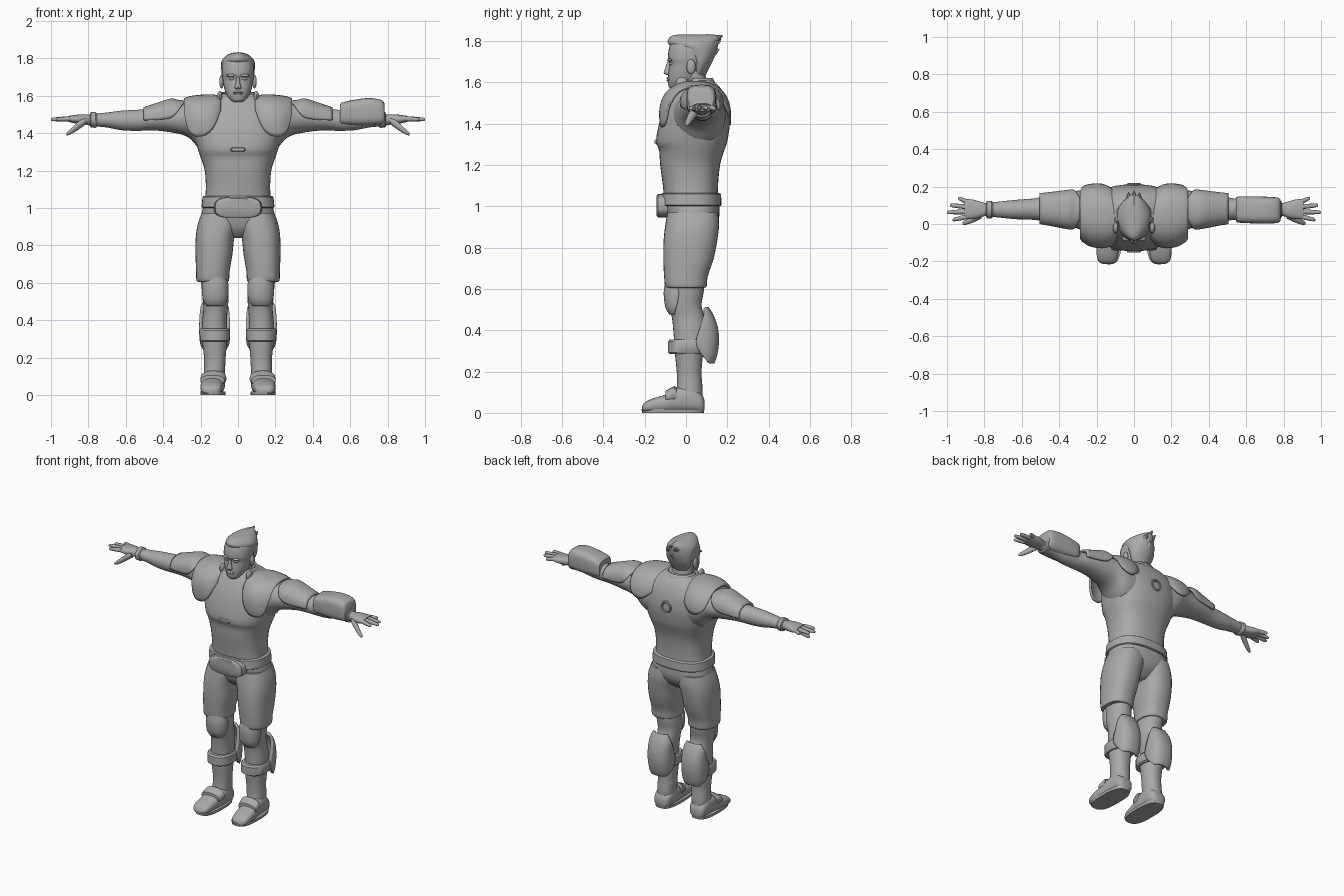
import bpy, bmesh, math
from mathutils import Vector, Matrix

grey = bpy.data.materials.new("plain grey")
grey.diffuse_color = (0.4, 0.4, 0.4, 1)


def finish(name, bm, angle=40, thick=0):
    bmesh.ops.recalc_face_normals(bm, faces=bm.faces[:])
    me = bpy.data.meshes.new(name)
    bm.to_mesh(me)
    bm.free()
    me.materials.append(grey)
    ob = bpy.data.objects.new(name, me)
    bpy.context.collection.objects.link(ob)
    if thick:
        mod = ob.modifiers.new("thickness", 'SOLIDIFY')
        mod.thickness, mod.offset = thick, -1
    bpy.ops.object.select_all(action='DESELECT')
    ob.select_set(True)
    bpy.context.view_layer.objects.active = ob
    bpy.ops.object.shade_smooth_by_angle(angle=math.radians(angle))
    return ob


def spline(keys, sub):
    out = []
    for i in range(len(keys) - 1):
        k = [keys[max(i - 1, 0)], keys[i], keys[i + 1], keys[min(i + 2, len(keys) - 1)]]
        for s in range(sub):
            t = s / sub
            out.append([0.5 * (2 * b + (c - a) * t + (2 * a - 5 * b + 4 * c - d) * t * t
                               + (3 * b - a - 3 * c + d) * t ** 3) for a, b, c, d in zip(*k)])
    return out + [list(keys[-1])]


# Skin rounded cross-sections along an axis. Key: (position, min a, max a, min b, max b[, arc start, arc end])
def loft(name, axis, keys, side=1, p=2.0, n=28, sub=3, thick=0, angle=40):
    bm = bmesh.new()
    rings = []
    closed = len(keys[0]) == 5
    for k in spline(keys, sub):
        t, a0, a1, b0, b1 = k[:5]
        s, e = (0, 360) if closed else k[5:]
        ring = []
        for i in range(n):
            th = math.radians(s + (e - s) * i / (n if closed else n - 1))
            c, d = math.cos(th), math.sin(th)
            a = (a0 + a1) / 2 + (a1 - a0) / 2 * math.copysign(abs(c) ** (2 / p), c)
            b = (b0 + b1) / 2 + (b1 - b0) / 2 * math.copysign(abs(d) ** (2 / p), d)
            x, y, z = {'x': (t, a, b), 'y': (a, t, b), 'z': (a, b, t)}[axis]
            ring.append(bm.verts.new((x * side, y, z)))
        rings.append(ring)
    for r, q in zip(rings, rings[1:]):
        for i in range(n if closed else n - 1):
            j = (i + 1) % n
            bm.faces.new((r[i], r[j], q[j], q[i]))
    if closed:
        bm.faces.new(rings[0])
        bm.faces.new(rings[-1])
    return finish(name, bm, angle, thick)


def ball(name, pos, size):
    bm = bmesh.new()
    bmesh.ops.create_uvsphere(bm, u_segments=16, v_segments=10, radius=1,
                              matrix=Matrix.Translation(pos) @ Matrix.Diagonal((*size, 1)))
    finish(name, bm)


def spike(name, start, end, r):
    start, end = Vector(start), Vector(end)
    d = end - start
    bm = bmesh.new()
    bmesh.ops.create_cone(bm, segments=8, radius1=r, radius2=0.002, depth=d.length, cap_ends=True,
                          matrix=Matrix.Translation((start + end) / 2) @ d.to_track_quat('Z', 'Y').to_matrix().to_4x4())
    finish(name, bm)


# Torso, hips and belt
loft("torso", 'z', [(1.02, -.18, .18, -.105, .155), (1.10, -.172, .172, -.112, .155), (1.20, -.178, .178, -.125, .165),
                    (1.27, -.2, .2, -.13, .185), (1.315, -.215, .215, -.145, .2), (1.40, -.235, .235, -.13, .212),
                    (1.48, -.24, .24, -.105, .205), (1.54, -.215, .215, -.075, .185), (1.58, -.15, .15, -.05, .16),
                    (1.61, -.09, .09, -.03, .125)], p=2.5, n=40)
loft("hips", 'z', [(.84, -.05, .05, -.03, .08), (.88, -.13, .13, -.07, .13), (.94, -.195, .195, -.09, .16),
                   (1.02, -.182, .182, -.105, .16)], p=2.5, n=36)
loft("belt", 'z', [(1.0, -.188, .188, -.12, .168), (1.005, -.195, .195, -.125, .172), (1.058, -.19, .19, -.122, .17),
                   (1.063, -.183, .183, -.117, .163)], p=2.5, n=40, sub=1)
loft("buckle", 'y', [(-.143, -.105, .105, .955, 1.05), (-.135, -.122, .122, .945, 1.058),
                     (-.09, -.13, .13, .945, 1.06)], p=3, n=32, sub=1)
loft("chest_clip", 'y', [(-.152, -.035, .035, 1.305, 1.32), (-.13, -.045, .045, 1.295, 1.33)], p=4, sub=1)
bm = bmesh.new()
for i in range(24):  # round socket rim on the back
    for j in range(8):
        u, v = i * math.tau / 24, j * math.tau / 8
        w = .032 + .008 * math.cos(v)
        bm.verts.new((w * math.cos(u), .21 + .008 * math.sin(v), 1.43 + w * math.sin(u)))
bm.verts.ensure_lookup_table()
for i in range(24):
    for j in range(8):
        bm.faces.new([bm.verts[a % 24 * 8 + b % 8] for a, b in ((i, j), (i + 1, j), (i + 1, j + 1), (i, j + 1))])
finish("back_socket", bm)

# Neck, head and hair
loft("neck", 'z', [(1.52, -.09, .09, -.04, .13), (1.58, -.07, .07, -.025, .105), (1.66, -.066, .066, -.02, .09)])
loft("collar", 'z', [(1.57, -.11, .11, -.055, .155, -20, 200), (1.62, -.092, .092, -.04, .13, -10, 190)], thick=.012)
loft("head", 'z', [(1.565, -.022, .022, -.07, -.02), (1.578, -.042, .042, -.084, .02), (1.61, -.064, .064, -.087, .06),
                   (1.65, -.076, .076, -.085, .08), (1.69, -.083, .083, -.08, .1), (1.715, -.086, .086, -.088, .11),
                   (1.76, -.085, .085, -.083, .12), (1.795, -.072, .072, -.07, .115), (1.815, -.045, .045, -.04, .09)],
     p=2.2)
loft("hair", 'z', [(1.62, -.045, .045, .02, .088), (1.66, -.07, .07, .02, .108), (1.70, -.085, .085, .015, .128),
                   (1.75, -.09, .09, -.03, .148), (1.785, -.088, .088, -.084, .156), (1.81, -.068, .068, -.085, .162),
                   (1.826, -.042, .042, -.065, .15), (1.831, -.015, .015, -.03, .1)], p=1.8)
for x, y, z in ((0, .178, 1.825), (.03, .168, 1.80), (-.03, .17, 1.81), (0, .162, 1.76)):
    spike("hair_spike", (x * .7, .11, z - .025), (x, y, z), .035)
loft("nose", 'z', [(1.636, -.014, .014, -.096, -.07), (1.645, -.018, .018, -.108, -.07), (1.67, -.011, .011, -.1, -.07),
                   (1.70, -.009, .009, -.09, -.07)], n=12)
loft("lips", 'z', [(1.603, -.016, .016, -.092, -.07), (1.611, -.026, .026, -.094, -.07),
                   (1.614, -.027, .027, -.09, -.07), (1.618, -.026, .026, -.095, -.07),
                   (1.625, -.012, .012, -.091, -.07)], n=16)

for s, tag in ((1, "left"), (-1, "right")):
    def part(name, axis, keys, **kw):
        return loft(tag + "_" + name, axis, keys, side=s, **kw)

    # Face sides and collar tips
    ball(tag + "_ear", (s * .088, .025, 1.675), (.012, .022, .036))
    ball(tag + "_brow", (s * .035, -.078, 1.708), (.028, .013, .008))
    ball(tag + "_eye", (s * .033, -.07, 1.69), (.015, .011, .008))
    ball(tag + "_collar_tip", (s * .098, -.02, 1.595), (.014, .03, .03))

    # Arm
    part("arm", 'x', [(.12, -.07, .19, 1.28, 1.575), (.2, -.06, .192, 1.31, 1.575), (.25, -.045, .187, 1.365, 1.57),
                      (.3, -.025, .178, 1.392, 1.56), (.4, .002, .165, 1.41, 1.545), (.48, .012, .15, 1.415, 1.53),
                      (.53, .022, .137, 1.412, 1.525), (.62, .025, .13, 1.415, 1.52), (.7, .032, .122, 1.43, 1.51),
                      (.78, .042, .113, 1.438, 1.502), (.81, .045, .11, 1.445, 1.498)])
    part("cuff", 'x', [(.755, .036, .118, 1.432, 1.506), (.762, .03, .124, 1.428, 1.512),
                       (.785, .03, .124, 1.43, 1.512), (.79, .038, .116, 1.436, 1.505)], sub=1)
    part("shoulder_pad", 'x', [(.092, -.095, .17, 1.3, 1.6, 35, 155), (.12, -.118, .195, 1.29, 1.605, 12, 180),
                               (.17, -.13, .215, 1.28, 1.607, 0, 196), (.23, -.122, .215, 1.28, 1.602, 0, 198),
                               (.27, -.1, .205, 1.29, 1.594, 10, 185), (.29, -.085, .195, 1.3, 1.585, 35, 155)],
         p=2.3, n=32, thick=.014)
    part("upper_arm_pad", 'x', [(.29, -.01, .17, 1.42, 1.575, 50, 130), (.32, -.03, .185, 1.41, 1.578, 15, 165),
                                (.36, -.027, .182, 1.40, 1.585, -5, 185), (.44, -.012, .172, 1.4, 1.56, -5, 185),
                                (.505, .0, .165, 1.4, 1.538, 0, 180)], p=2.3, thick=.014)

    # Hand with four fingers and a thumb
    part("palm", 'x', [(.79, .046, .11, 1.448, 1.497), (.83, .032, .122, 1.447, 1.5), (.87, .026, .132, 1.452, 1.497),
                       (.905, .028, .132, 1.46, 1.492)], p=2.4)
    for i, (y0, y1, tip) in enumerate(((.04, .022, .97), (.066, .062, 1.0), (.092, .1, .985), (.118, .138, .94))):
        keys = []
        for t, r in ((0, .013), (.35, .013), (.7, .011), (.93, .009), (1, .004)):
            y, z = y0 + (y1 - y0) * t, 1.477 - .004 * t
            keys.append((.89 + (tip - .89) * t, y - r, y + r, z - r, z + r))
        part("finger_%d" % (i + 1), 'x', keys, n=12, sub=2)
    part("thumb", 'x', [(.815, .03, .07, 1.445, 1.485), (.85, .012, .05, 1.42, 1.465), (.885, .0, .03, 1.398, 1.432),
                        (.91, -.006, .016, 1.388, 1.41), (.918, .0, .008, 1.388, 1.4)], n=14)

    # Leg
    part("thigh", 'z', [(.605, .06, .212, -.085, .085), (.612, .048, .222, -.1, .1), (.66, .045, .224, -.106, .105),
                        (.75, .03, .227, -.11, .135), (.84, .02, .226, -.108, .152), (.91, .0, .216, -.1, .16),
                        (.97, .01, .195, -.09, .155)], p=2.4, n=32)
    part("lower_leg", 'z', [(.05, .075, .185, -.06, .08), (.12, .07, .183, -.045, .08), (.2, .066, .182, -.045, .075),
                            (.3, .058, .192, -.055, .085), (.38, .06, .192, -.06, .1), (.46, .055, .185, -.068, .09),
                            (.52, .05, .19, -.085, .075), (.58, .052, .195, -.09, .085), (.63, .06, .2, -.09, .09)],
         p=2.2)
    part("knee_pad", 'z', [(.475, .075, .17, -.08, .0, 200, 340), (.51, .055, .188, -.1, .02, 185, 355),
                           (.57, .05, .194, -.108, .04, 180, 360), (.61, .055, .19, -.105, .04, 185, 355),
                           (.64, .07, .175, -.1, .04, 200, 340)], p=2.3, thick=.02)
    part("shin_strap", 'z', [(.285, .052, .198, -.078, .1), (.292, .044, .204, -.087, .11),
                             (.345, .042, .207, -.087, .125), (.355, .05, .2, -.078, .12)], p=2.3, n=32, sub=1)
    part("calf_guard", 'z', [(.24, .055, .195, .0, .137, 35, 145), (.275, .046, .203, -.01, .15, 5, 175),
                             (.34, .042, .208, -.02, .16, -10, 190), (.41, .044, .206, .0, .155, -5, 185),
                             (.47, .05, .2, .02, .135, 5, 175), (.512, .065, .185, .03, .11, 30, 150)],
         p=2.4, thick=.018)

    # Boot
    part("boot", 'y', [(-.214, .125, .165, .01, .03), (-.2, .096, .19, .005, .05), (-.16, .085, .2, .002, .07),
                       (-.1, .078, .2, .002, .088), (-.05, .07, .195, .002, .118), (.0, .07, .192, .002, .13),
                       (.05, .072, .188, .002, .115), (.08, .085, .178, .005, .085), (.09, .11, .155, .015, .06)],
         p=2.6, n=32)
    part("sole", 'z', [(0, .068, .2, -.212, .086), (.018, .066, .202, -.216, .09)], p=2.8, n=40, sub=1)
    part("ankle_strap", 'y', [(-.1, .074, .2, .05, .105), (-.085, .068, .202, .045, .115),
                              (-.055, .062, .2, .045, .13), (-.045, .07, .195, .05, .122)], p=2.4, sub=1)

# Forearm guard worn on the left arm only
loft("forearm_guard", 'x', [(.545, .02, .135, 1.455, 1.545), (.553, .008, .146, 1.445, 1.562),
                            (.62, .004, .148, 1.44, 1.578), (.7, .002, .146, 1.44, 1.588),
                            (.765, .005, .142, 1.445, 1.578), (.782, .015, .132, 1.455, 1.56)], p=3.4, n=36, sub=2)
